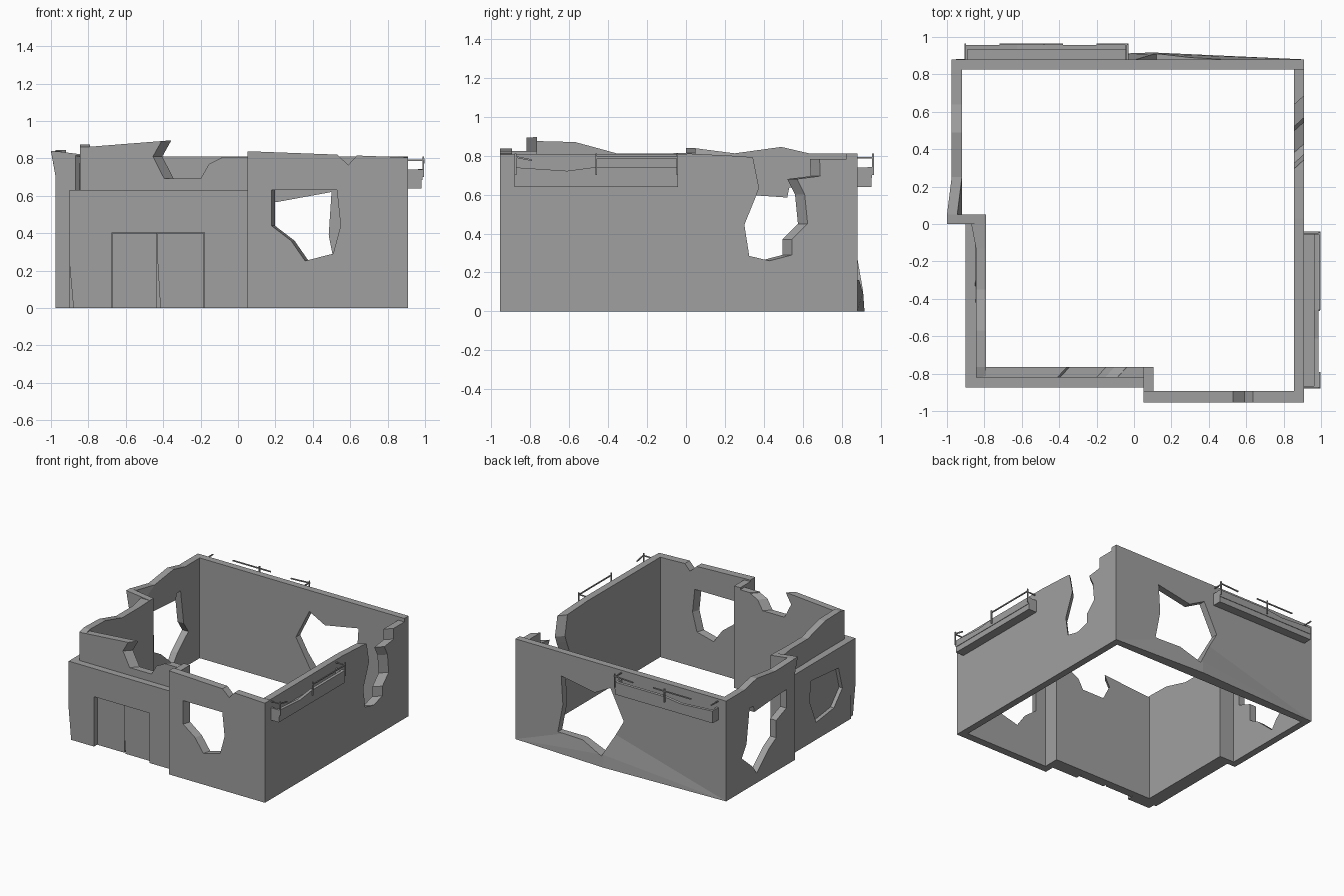
import bpy, bmesh
from mathutils import Vector


def material(name, rgb):
    m = bpy.data.materials.new(name)
    m.diffuse_color = (*rgb, 1)
    return m


CONCRETE = material("grey concrete", (0.35, 0.35, 0.35))


def finish(name, bm):
    bmesh.ops.recalc_face_normals(bm, faces=bm.faces)
    bmesh.ops.triangulate(bm, faces=[f for f in bm.faces if len(f.verts) > 4])
    me = bpy.data.meshes.new(name)
    bm.to_mesh(me)
    bm.free()
    me.materials.append(CONCRETE)
    ob = bpy.data.objects.new(name, me)
    bpy.context.collection.objects.link(ob)
    return ob


def prism(name, axis, a0, a1, pts, s0=0.0, s1=0.0, nudge=None):
    """Extrude a (horizontal, z) outline along x or y; s0/s1 slide each end sideways."""
    bm = bmesh.new()
    ends = []
    for a, s in ((a0, s0), (a1, s1)):
        ring = []
        for u, z in pts:
            co = Vector((a, u + s, z) if axis == 'x' else (u + s, a, z))
            ring.append(bm.verts.new(nudge(co) if nudge else co))
        ends.append(ring)
    n = len(pts)
    bm.faces.new(ends[0])
    bm.faces.new(ends[1][::-1])
    for i in range(n):
        j = (i + 1) % n
        bm.faces.new((ends[0][i], ends[0][j], ends[1][j], ends[1][i]))
    return finish(name, bm)


def box(name, lo, hi):
    return prism(name, 'x', lo[0], hi[0],
                 [(lo[1], lo[2]), (hi[1], lo[2]), (hi[1], hi[2]), (lo[1], hi[2])])


def cut(targets, cutter):
    cutter.hide_render = True
    for ob in targets:
        m = ob.modifiers.new("hole", 'BOOLEAN')
        m.operation, m.solver, m.object = 'DIFFERENCE', 'EXACT', cutter
        bpy.context.view_layer.objects.active = ob
        bpy.ops.object.modifier_apply(modifier=m.name)
    bpy.data.objects.remove(cutter)


# front right wall with blown-out window
front_right = prism("front_right_wall", 'y', -0.955, -0.893, [
    (0.05, 0), (0.91, 0), (0.91, 0.805), (0.635, 0.815), (0.59, 0.765), (0.53, 0.82), (0.05, 0.838)])
cut([front_right], prism("front_hole", 'y', -1.0, -0.85, [
    (0.18, 0.63), (0.53, 0.63), (0.55, 0.44), (0.51, 0.29), (0.36, 0.252), (0.285, 0.36), (0.18, 0.44)],
    -0.015, 0.03))

# step between the two front walls
box("front_return_wall", (0.05, -0.893, 0), (0.105, -0.765, 0.825))

# front left wall, broken top
front_left = prism("front_left_wall", 'y', -0.82, -0.765, [
    (-0.845, 0), (0.05, 0), (0.05, 0.808), (-0.35, 0.808), (-0.35, 0.897), (-0.845, 0.858)])
cut([front_left], prism("front_notch", 'y', -0.85, -0.73, [
    (-0.40, 0.95), (-0.41, 0.89), (-0.455, 0.81), (-0.395, 0.692), (-0.20, 0.692),
    (-0.155, 0.77), (-0.09, 0.802), (-0.05, 0.95)], -0.027, 0.082))

# thick lower course at the front, with the doorway recess
front_base = prism("front_left_base", 'y', -0.875, -0.82, [
    (-0.88, 0), (0.05, 0), (0.05, 0.63), (-0.902, 0.63), (-0.902, 0.25)])
cut([front_base], box("doorway", (-0.675, -0.95, -0.1), (-0.18, -0.80, 0.403)))
box("door_leaf_left", (-0.67, -0.835, 0), (-0.432, -0.815, 0.40))
prism("door_leaf_right", 'y', -0.845, -0.815, [
    (-0.415, 0), (-0.185, 0), (-0.185, 0.40), (-0.43, 0.40), (-0.43, 0.25)])

# left front wall: leans out a little towards the step
prism("left_front_wall", 'x', -0.845, -0.79, [
    (-0.82, 0), (0.0, 0), (0.0, 0.815), (-0.13, 0.81), (-0.35, 0.81), (-0.44, 0.835),
    (-0.57, 0.87), (-0.765, 0.875), (-0.82, 0.86)],
    nudge=lambda c: c - Vector((0.025, 0, 0)) if c.x < -0.82 and c.y > -0.1 else c)
left_base = box("left_front_base", (-0.902, -0.82, 0), (-0.845, 0.0, 0.63))
cut([left_base], prism("left_recess", 'x', -0.95, -0.872, [
    (-0.31, 0.50), (-0.66, 0.47), (-0.71, 0.29), (-0.60, 0.17), (-0.375, 0.14), (-0.29, 0.34)]))


# left step and left back wall, whose upper corner leans outwards
def lean(c):
    return c - Vector((0.025, 0, 0)) if c.z > 0.75 and c.y < 0.1 and c.x < -0.9 else c


prism("left_return_wall", 'y', 0.0, 0.05, [
    (-0.975, 0), (-0.79, 0), (-0.79, 0.815), (-0.92, 0.835), (-0.975, 0.84), (-0.975, 0.7)], nudge=lean)
left_back = prism("left_back_wall", 'x', -0.975, -0.92, [
    (0.05, 0), (0.825, 0), (0.825, 0.81), (0.64, 0.81), (0.49, 0.845), (0.25, 0.812),
    (0.05, 0.838), (0.05, 0.7)], nudge=lean)
cut([left_back], prism("left_hole", 'x', -1.05, -0.85, [
    (0.58, 0.64), (0.53, 0.635), (0.52, 0.585), (0.30, 0.60), (0.11, 0.61), (0.11, 0.46), (0.24, 0.41),
    (0.24, 0.27), (0.33, 0.22), (0.49, 0.08), (0.54, 0.15), (0.68, 0.27), (0.62, 0.36)]))

# back wall with a bulge at the foot and a star-shaped hole
back = box("back_wall", (-0.975, 0.825, 0), (0.91, 0.88, 0.81))
bm = bmesh.new()
for co in ((-0.975, 0.88, 0), (0.91, 0.88, 0), (0.1, 0.917, 0), (0.1, 0.91, 0.1), (0.1, 0.88, 0.3),
           (0.1, 0.86, 0), (0.1, 0.86, 0.28)):
    bm.verts.new(co)
hull = bmesh.ops.convex_hull(bm, input=bm.verts)
bulge = finish("back_wall_bulge", bm)
cut([back, bulge], prism("back_hole", 'y', 0.75, 1.0, [
    (-0.06, 0.40), (0.06, 0.64), (0.20, 0.565), (0.50, 0.62), (0.485, 0.39), (0.53, 0.16),
    (0.30, 0.16), (0.12, 0.085)]))

# right wall with a gap open to the top
right = prism("right_wall", 'x', 0.855, 0.91, [
    (-0.893, 0), (0.825, 0), (0.825, 0.782), (0.65, 0.782), (0.35, 0.79), (0.29, 0.797),
    (0.03, 0.81), (-0.893, 0.808)])
cut([right], prism("right_gap", 'x', 0.835, 0.93, [
    (0.335, 0.95), (0.345, 0.785), (0.375, 0.635), (0.355, 0.58), (0.30, 0.445), (0.325, 0.285),
    (0.43, 0.26), (0.545, 0.29), (0.545, 0.37), (0.625, 0.45), (0.61, 0.60), (0.57, 0.68),
    (0.69, 0.695), (0.68, 0.95)], -0.068, 0.018))


# balcony troughs with broken rails: u runs along the wall, v out from it
def balcony(side, axis, wall, u0, u1, rails, posts):
    def part(name, v0, v1, pts):
        prism(f"{side}_{name}", axis, wall + v0, wall + v1, pts)

    def rect(a, b, z0, z1):
        return [(a, z0), (b, z0), (b, z1), (a, z1)]

    w = u1 - u0
    part("ledge", 0, 0.072, rect(u0, u1, 0.64, 0.69))
    part("ledge_panel", 0.052, 0.076, [
        (u0, 0.685), (u1, 0.685), (u1, 0.742), (u0 + 0.5 * w, 0.742), (u0 + 0.32 * w, 0.722), (u0, 0.74)])
    for i, u in enumerate((u0, u1 - 0.015)):
        part(f"ledge_end_{i}", 0, 0.06, rect(u, u + 0.015, 0.685, 0.74))
        part(f"rail_bracket_{i}", 0, 0.085, rect(u, u + 0.008, 0.786, 0.794))
    for i, (a, b, za, zb) in enumerate(rails):
        part(f"rail_{i}", 0.078, 0.086, [(a, za), (b, zb), (b, zb + 0.009), (a, za + 0.009)])
    for i, u in enumerate(posts):
        part(f"rail_post_{i}", 0.076, 0.085, rect(u - 0.004, u + 0.004, 0.70, 0.81))


balcony("right", 'x', 0.91, -0.88, -0.04,
        [(-0.88, -0.79, 0.79, 0.772), (-0.46, -0.04, 0.786, 0.786)], (-0.876, -0.46, -0.044))
balcony("back", 'y', 0.88, -0.905, -0.03,
        [(-0.72, -0.38, 0.786, 0.786), (-0.2, -0.03, 0.78, 0.788)], (-0.48, -0.034))
